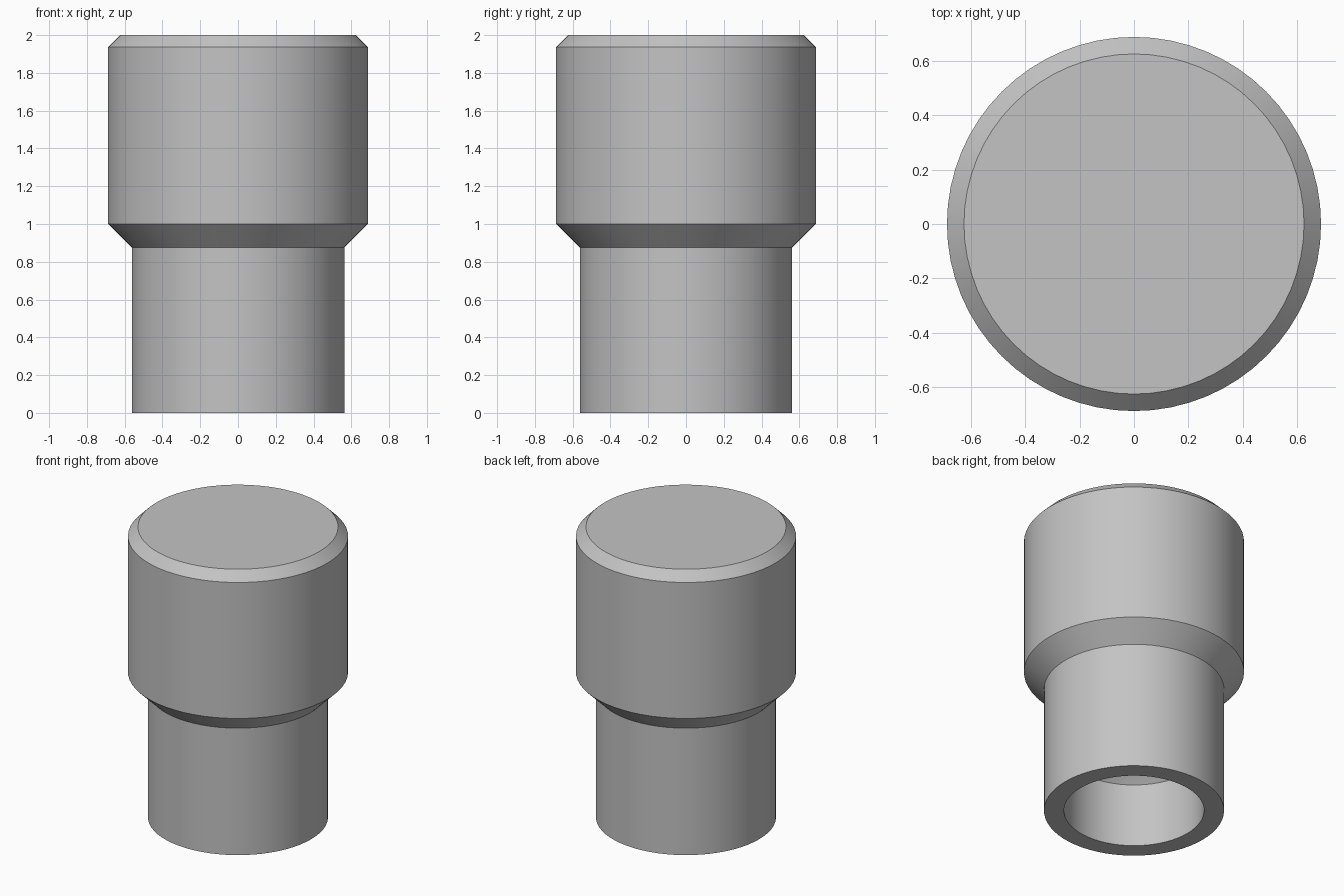
import bpy
import bmesh
import math

cube = bpy.data.objects.get("Cube")
if cube:
    bpy.data.objects.remove(cube, do_unlink=True)

SEGMENTS = 64

# Plain grey material
grey = bpy.data.materials.new("grey")
grey.use_nodes = True
colour = (0.55, 0.55, 0.55, 1)
grey.diffuse_color = colour
grey.node_tree.nodes["Principled BSDF"].inputs["Base Color"].default_value = colour


def lathe(name, profile, material):
    """Spin a (radius, z) profile around the z axis."""
    bm = bmesh.new()
    verts = [bm.verts.new((r, 0, z)) for r, z in profile]
    edges = [bm.edges.new(pair) for pair in zip(verts, verts[1:])]
    bmesh.ops.spin(bm, geom=verts + edges, cent=(0, 0, 0), axis=(0, 0, 1),
                   angle=math.tau, steps=SEGMENTS)
    bmesh.ops.remove_doubles(bm, verts=bm.verts, dist=0.0001)
    bmesh.ops.recalc_face_normals(bm, faces=bm.faces)
    mesh = bpy.data.meshes.new(name)
    bm.to_mesh(mesh)
    bm.free()
    mesh.materials.append(material)
    obj = bpy.data.objects.new(name, mesh)
    bpy.context.collection.objects.link(obj)
    bpy.ops.object.select_all(action="DESELECT")
    obj.select_set(True)
    bpy.context.view_layer.objects.active = obj
    bpy.ops.object.shade_smooth_by_angle(angle=math.radians(30))
    return obj


# Stepped plug: chamfered head, tapered shoulder, hollow stem
head = [(0, 2), (0.625, 2), (0.6875, 1.9375), (0.6875, 1)]
stem = [(0.5625, 0.875), (0.5625, 0)]
bore = [(0.4375, 0), (0.4375, 0.4375), (0, 0.875)]
lathe("stepped_plug", head + stem + bore, grey)
